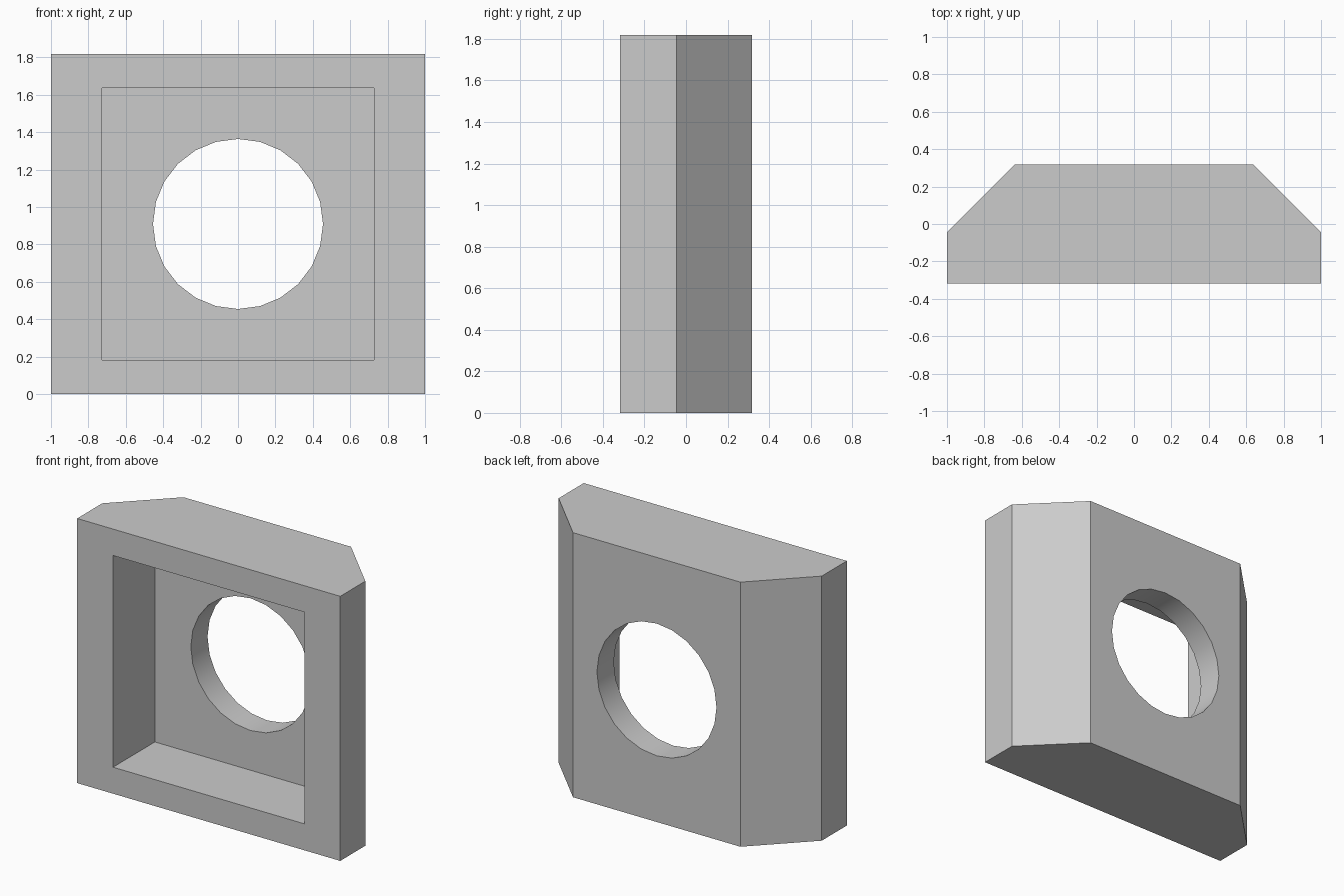
import bpy
import bmesh
import math
from mathutils import Matrix

default = bpy.data.objects.get("Cube")
if default:
    bpy.data.objects.remove(default, do_unlink=True)

U = 1 / 11              # grid module of the block
CENTRE_Z = 10 * U
FRONT = -3.5 * U

# Single plain grey
grey = bpy.data.materials.new("plain_grey")
grey.use_nodes = True
colour = (0.6, 0.6, 0.6, 1)
grey.diffuse_color = colour
grey.node_tree.nodes["Principled BSDF"].inputs["Base Color"].default_value = colour


def make_object(name, bm):
    bmesh.ops.recalc_face_normals(bm, faces=bm.faces)
    mesh = bpy.data.meshes.new(name)
    bm.to_mesh(mesh)
    bm.free()
    mesh.materials.append(grey)
    obj = bpy.data.objects.new(name, mesh)
    bpy.context.collection.objects.link(obj)
    return obj


# Block: plan outline with chamfered rear corners, extruded upward
half = [(11, -3.5), (11, -0.5), (7, 3.5)]
outline = half + [(-x, y) for x, y in reversed(half)]
bm = bmesh.new()
base = bm.faces.new([bm.verts.new((x * U, y * U, 0)) for x, y in outline])
top = bmesh.ops.extrude_face_region(bm, geom=[base])["geom"]
bmesh.ops.translate(bm, vec=(0, 0, 2 * CENTRE_Z),
                    verts=[g for g in top if isinstance(g, bmesh.types.BMVert)])
block = make_object("recessed_block", bm)

# Square pocket in the front, cut from ahead of the face to its floor
ahead, depth = 2 * U, 5 * U
bm = bmesh.new()
bmesh.ops.create_cube(bm, size=1)
bmesh.ops.scale(bm, vec=(16 * U, depth + ahead, 16 * U), verts=bm.verts)
bmesh.ops.translate(bm, vec=(0, FRONT + (depth - ahead) / 2, CENTRE_Z), verts=bm.verts)
pocket = make_object("pocket_cutter", bm)

# Round hole through the back wall
bm = bmesh.new()
place = Matrix.Translation((0, 0, CENTRE_Z)) @ Matrix.Rotation(math.radians(90), 4, "X")
bmesh.ops.create_cone(bm, cap_ends=True, segments=24, radius1=5 * U,
                      radius2=5 * U, depth=12 * U, matrix=place)
hole = make_object("hole_cutter", bm)

# Cut the pocket and hole, then drop the cutters
bpy.ops.object.select_all(action="DESELECT")
block.select_set(True)
bpy.context.view_layer.objects.active = block
for cutter in (pocket, hole):
    cutter.hide_render = True
    cut = block.modifiers.new(cutter.name, "BOOLEAN")
    cut.operation = "DIFFERENCE"
    cut.solver = "EXACT"
    cut.object = cutter
    bpy.ops.object.modifier_apply(modifier=cut.name)
    bpy.data.objects.remove(cutter, do_unlink=True)

# Smooth hole wall, crisp edges elsewhere
bpy.ops.object.shade_smooth_by_angle(angle=math.radians(30))
